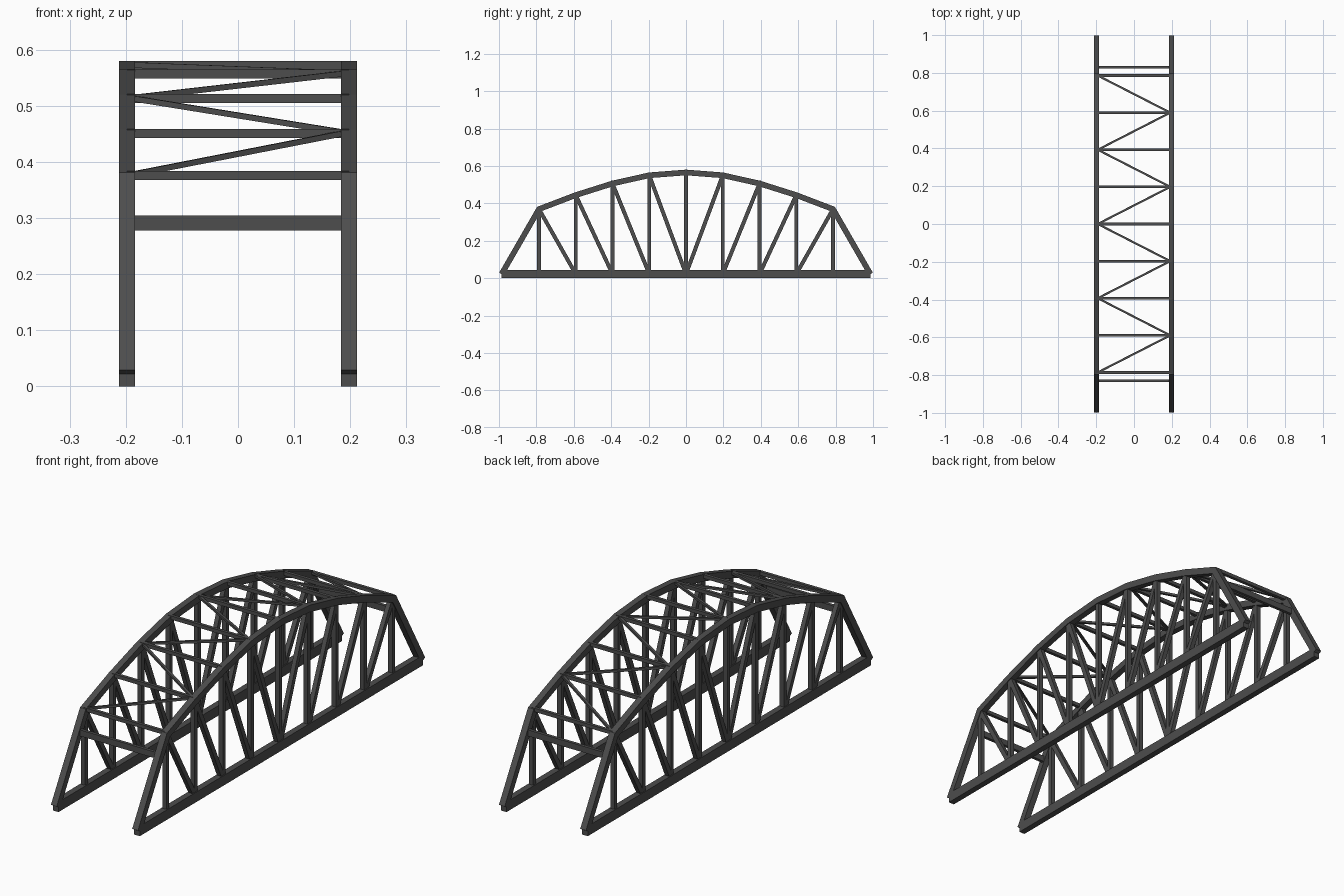
import bpy, bmesh
from mathutils import Vector

if "Cube" in bpy.data.objects:
    bpy.data.objects.remove(bpy.data.objects["Cube"])

# Main dimensions
TRUSS_X = 0.198          # truss centre plane
CHORD_W = 0.028          # chord width across the bridge
CHORD_H = 0.030          # depth of arch chord
BASE_H = 0.044           # depth of bottom chord
END_Y = 0.986
PANEL = 0.1965
ARCH_Z = [0.565, 0.550, 0.506, 0.444, 0.369]   # middle to end

steel = bpy.data.materials.new("dark_steel")
steel.diffuse_color = (0.075, 0.075, 0.075, 1)
steel.use_nodes = True
steel.node_tree.nodes["Principled BSDF"].inputs["Base Color"].default_value = steel.diffuse_color


def node(i):
    """Arch joint as (y, z), i from -4 to 4."""
    return i * PANEL, ARCH_Z[abs(i)]


def finish(name, bm):
    bmesh.ops.recalc_face_normals(bm, faces=bm.faces)
    mesh = bpy.data.meshes.new(name)
    bm.to_mesh(mesh)
    bm.free()
    mesh.materials.append(steel)
    obj = bpy.data.objects.new(name, mesh)
    bpy.context.collection.objects.link(obj)
    return obj


def bar(name, a, b, width, depth, side=(1, 0, 0)):
    """Box from a to b; width runs along side, depth perpendicular to it."""
    a, b = Vector(a), Vector(b)
    along = (b - a).normalized()
    side = Vector(side)
    side = (side - along * side.dot(along)).normalized()
    up = along.cross(side)
    bm = bmesh.new()
    rings = []
    for p in (a, b):
        rings.append([bm.verts.new(p + side * sx * width / 2 + up * sz * depth / 2)
                      for sx, sz in ((-1, -1), (1, -1), (1, 1), (-1, 1))])
    bm.faces.new(rings[0])
    bm.faces.new(rings[1])
    for k in range(4):
        m = (k + 1) % 4
        bm.faces.new((rings[0][k], rings[0][m], rings[1][m], rings[1][k]))
    return finish(name, bm)


def arch(name, x):
    """End posts and arch chord as one mitred band."""
    pts = [Vector((-END_Y, BASE_H / 2))] + [Vector(node(i)) for i in range(-4, 5)]
    pts.append(Vector((END_Y, BASE_H / 2)))
    bm = bmesh.new()
    rings = []
    for i, p in enumerate(pts):
        d0 = (p - pts[i - 1]).normalized() if i else (pts[1] - p).normalized()
        d1 = (pts[i + 1] - p).normalized() if i < len(pts) - 1 else d0
        n0, n1 = Vector((-d0.y, d0.x)), Vector((-d1.y, d1.x))
        m = (n0 + n1).normalized()
        m *= CHORD_H / 2 / m.dot(n0)
        rings.append([bm.verts.new((x + sx * CHORD_W / 2, p.x + s * m.x, p.y + s * m.y))
                      for sx, s in ((-1, -1), (1, -1), (1, 1), (-1, 1))])
    for r, q in zip(rings, rings[1:]):
        for k in range(4):
            m = (k + 1) % 4
            bm.faces.new((r[k], r[m], q[m], q[k]))
    bm.faces.new(rings[0])
    bm.faces.new(rings[-1])
    return finish(name, bm)


# Two side trusses
for label, x in (("left", -TRUSS_X), ("right", TRUSS_X)):
    bar(label + "_bottom_chord", (x, -END_Y, BASE_H / 2), (x, END_Y, BASE_H / 2),
        CHORD_W, BASE_H)
    arch(label + "_arch_chord", x)
    for i in range(-4, 5):
        y, z = node(i)
        bar(label + "_vertical", (x, y, BASE_H / 2), (x, y, z), 0.020, 0.019)
        if i:  # diagonals lean down toward midspan
            inner = (abs(i) - 1) * PANEL * (1 if i > 0 else -1)
            bar(label + "_diagonal", (x, y, z), (x, inner, BASE_H / 2), 0.020, 0.021)

# Cross struts flush with the top of the arch
for i in range(-4, 5):
    y, z = node(i)
    z += 0.007
    bar("cross_strut", (-TRUSS_X, y, z), (TRUSS_X, y, z), 0.014, 0.016, (0, 1, 0))

# Zigzag lateral bracing
for i in range(-4, 4):
    (y0, z0), (y1, z1) = node(i), node(i + 1)
    s = -1 if i % 2 == 0 else 1
    bar("lateral_brace", (s * (TRUSS_X - 0.006), y0, z0 + 0.008),
        (-s * (TRUSS_X - 0.006), y1, z1 + 0.008), 0.010, 0.011, (0, 0, 1))

# Portal beams between the end posts
for s in (-1, 1):
    bar("portal_beam", (-TRUSS_X, s * 0.829, 0.291), (TRUSS_X, s * 0.829, 0.291),
        0.014, 0.027, (0, 1, 0))
